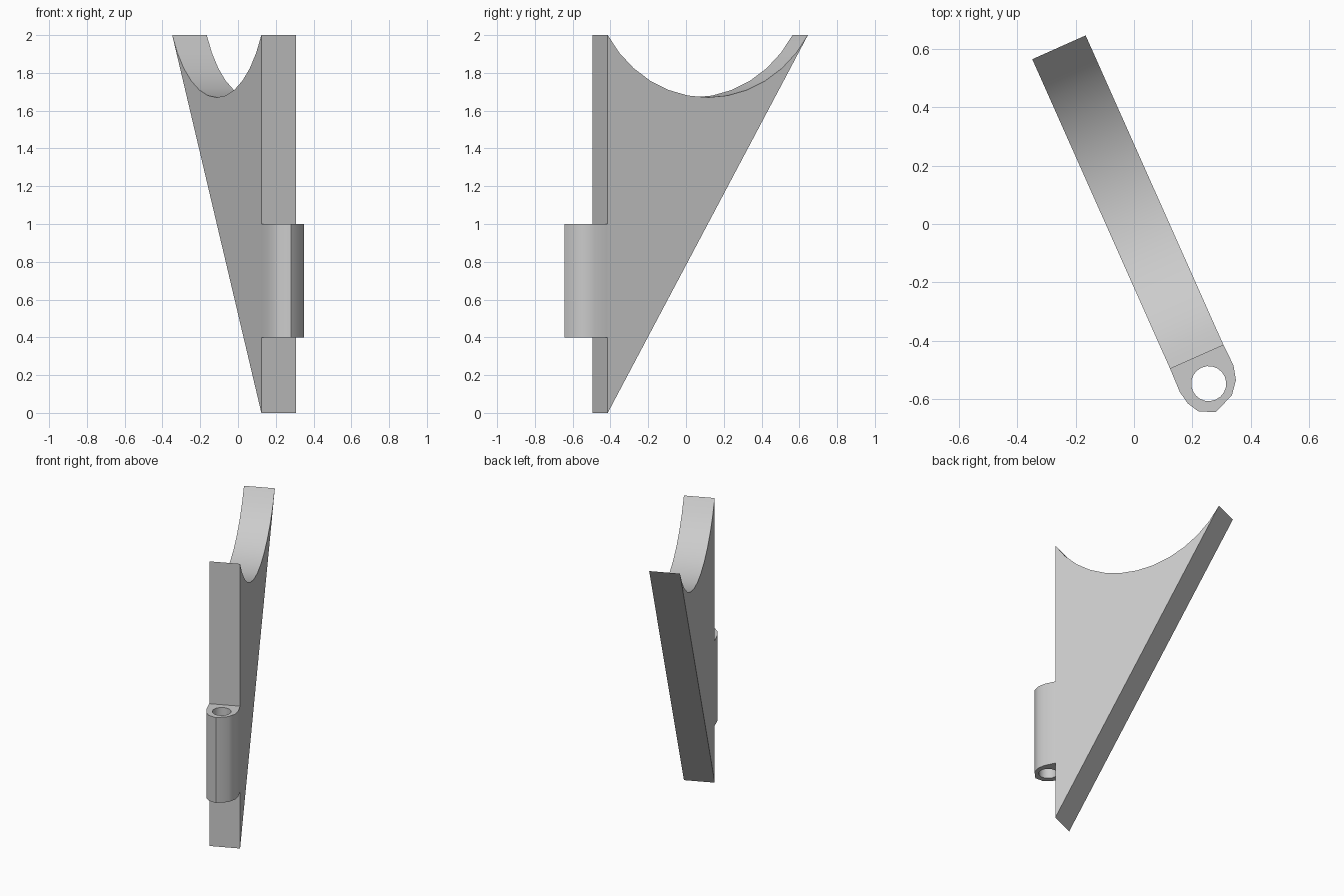
import bpy, bmesh
from math import sin, cos, asin, pi, radians
from mathutils import Matrix, Vector

if "Cube" in bpy.data.objects:
    bpy.data.objects.remove(bpy.data.objects["Cube"], do_unlink=True)

# One plain grey material
grey = bpy.data.materials.new("light grey")
grey.use_nodes = True
colour = (0.6, 0.6, 0.6, 1)
grey.diffuse_color = colour
grey.node_tree.nodes["Principled BSDF"].inputs["Base Color"].default_value = colour

# Frame of the turned plate: along its length, across its thickness, up
turn = radians(24)
along = Vector((-sin(turn), cos(turn), 0))
across = Vector((cos(turn), sin(turn), 0))
up = Vector((0, 0, 1))
front_edge = Vector((0.215, -0.455, 0))


def frame(x_axis, y_axis, origin):
    rot = Matrix((x_axis, y_axis, x_axis.cross(y_axis))).transposed()
    return Matrix.Translation(origin) @ rot.to_4x4()


def extruded(name, outlines, half_depth, matrix):
    """Extrude closed outlines; inner outlines become holes."""
    curve = bpy.data.curves.new(name + " outline", "CURVE")
    curve.dimensions = "2D"
    curve.fill_mode = "BOTH"
    curve.extrude = half_depth
    for outline in outlines:
        spline = curve.splines.new("POLY")
        spline.points.add(len(outline) - 1)
        for p, (x, y) in zip(spline.points, outline):
            p.co = (x, y, 0, 1)
        spline.use_cyclic_u = True
    source = bpy.data.objects.new(name + " source", curve)
    bpy.context.collection.objects.link(source)
    bpy.context.view_layer.update()
    graph = bpy.context.evaluated_depsgraph_get()
    mesh = bpy.data.meshes.new_from_object(source.evaluated_get(graph))
    bpy.data.objects.remove(source, do_unlink=True)

    bm = bmesh.new()
    bm.from_mesh(mesh)
    bmesh.ops.remove_doubles(bm, verts=bm.verts, dist=0.0001)
    bmesh.ops.transform(bm, matrix=matrix, verts=bm.verts)
    bmesh.ops.recalc_face_normals(bm, faces=bm.faces)
    bm.to_mesh(mesh)
    bm.free()
    mesh.materials.clear()
    mesh.materials.append(grey)
    obj = bpy.data.objects.new(name, mesh)
    bpy.context.collection.objects.link(obj)
    bpy.ops.object.select_all(action="DESELECT")
    obj.select_set(True)
    bpy.context.view_layer.objects.active = obj
    bpy.ops.object.shade_smooth_by_angle(angle=radians(38))
    return obj


# Tapered plate with a circular scoop in its top edge
length, height, sag, steps = 1.16, 2.0, 0.33, 12
radius = ((length / 2) ** 2 + sag ** 2) / (2 * sag)
half = asin(length / 2 / radius)
plate = [(0, 0)]
for i in range(steps + 1):
    a = half - 2 * half * i / steps
    plate.append((length / 2 + radius * sin(a),
                  height - sag + radius * (1 - cos(a))))
extruded("tapered_plate", [plate], 0.1, frame(along, up, front_edge))

# Hinge barrel with a pin hole, flush with both plate sides
barrel = [(0, 0.1), (-0.077, 0.103), (-0.127, 0.09), (-0.169, 0.056),
          (-0.199, -0.018), (-0.172, -0.071), (-0.133, -0.093),
          (-0.086, -0.102), (0, -0.1)]
hole = [(-0.1 + 0.06 * cos(2 * pi * i / 20), 0.06 * sin(2 * pi * i / 20))
        for i in range(20)]
extruded("hinge_barrel", [barrel, hole], 0.3,
         frame(along, across, front_edge + up * 0.7))
